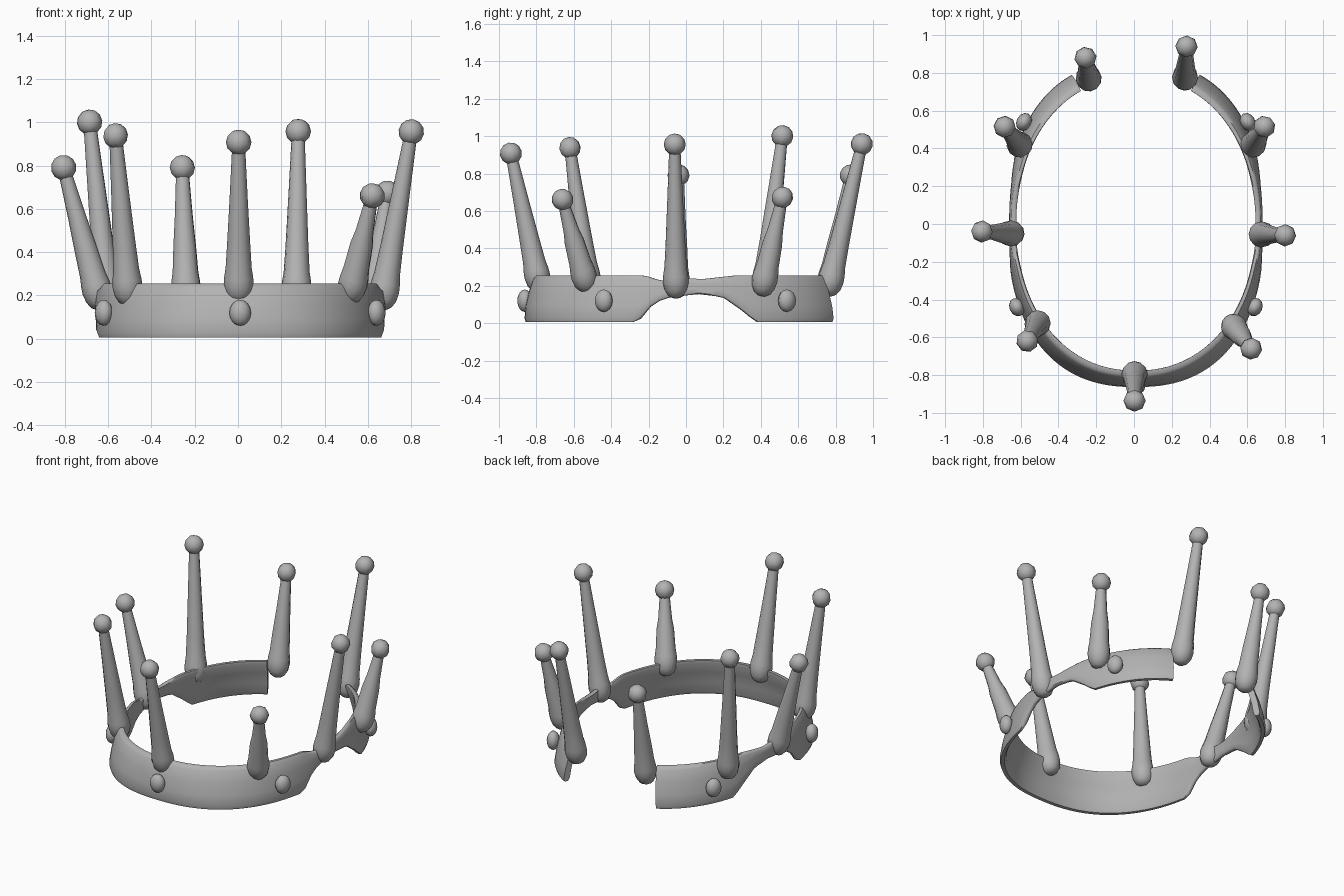
import bpy, bmesh, math
from mathutils import Vector

if "Cube" in bpy.data.objects:
    bpy.data.objects.remove(bpy.data.objects["Cube"])

metal = bpy.data.materials.new("grey_metal")
metal.diffuse_color = (0.45, 0.45, 0.45, 1)
metal.use_nodes = True
metal.node_tree.nodes["Principled BSDF"].inputs["Base Color"].default_value = metal.diffuse_color


def make_object(name, bm, angle=50):
    bmesh.ops.recalc_face_normals(bm, faces=bm.faces[:])
    mesh = bpy.data.meshes.new(name)
    bm.to_mesh(mesh)
    bm.free()
    mesh.materials.append(metal)
    obj = bpy.data.objects.new(name, mesh)
    bpy.context.collection.objects.link(obj)
    bpy.ops.object.select_all(action='DESELECT')
    bpy.context.view_layer.objects.active = obj
    obj.select_set(True)
    bpy.ops.object.shade_smooth_by_angle(angle=math.radians(angle))
    return obj


def interp(table, v):
    """Piecewise linear lookup in (position, value) pairs."""
    if v <= table[0][0]:
        return table[0][1]
    for (a, p), (b, q) in zip(table, table[1:]):
        if v <= b:
            return p + (q - p) * (v - a) / (b - a)
    return table[-1][1]


def power(v, e):
    return math.copysign(abs(v) ** e, v)


# Band: open squarish oval, leaning inward at the top, cut away below at both sides
BOTTOM = [(-.24, .005), (-.17, .11), (-.08, .14), (.07, .155), (.2, .14),
          (.29, .07), (.36, .005)]
TOP = [(-.25, .255), (-.15, .225), (-.05, .245), (.1, .235), (.3, .255)]
CX = 0.01


def band_section(a):
    s, c = math.sin(a), -math.cos(a)
    y0 = 0.845 * power(c, .88)
    lo, hi = interp(BOTTOM, y0), interp(TOP, y0)
    thick = 0.028 + 0.012 * abs(c)

    def point(z, inset):
        t = z / 0.255
        e = 2 / (2.4 - .25 * t)
        rx = 0.68 - 0.022 * t ** 2 - inset
        ry = 0.864 - 0.055 * t ** 2 - inset
        return Vector((CX + rx * power(s, e), ry * power(c, e), z))

    levels = [lo + (hi - lo) * f for f in (0, .08, .35, .65, .93, 1)]
    edge = [.008, 0, 0, 0, 0, .008]
    outer = [point(z, e) for z, e in zip(levels, edge)]
    inner = [point(z, thick - e) for z, e in zip(levels, edge)]
    return outer + inner[::-1]


bm = bmesh.new()
STEPS, END = 112, math.radians(154)
rings = [[bm.verts.new(p) for p in band_section(-END + 2 * END * i / STEPS)]
         for i in range(STEPS + 1)]
for r, q in zip(rings, rings[1:]):
    for j in range(len(r)):
        k = (j + 1) % len(r)
        bm.faces.new((r[j], r[k], q[k], q[j]))
bm.faces.new(rings[0])
bm.faces.new(rings[-1])
make_object("band", bm)


# Spikes: tapered shaft with a flared rounded root
def spike(name, base, tip):
    base, tip = Vector(base), Vector(tip)
    axis = tip - base
    length = axis.length
    turn = axis.to_track_quat('Z', 'Y')
    profile = [(-.085, .022), (-.07, .045), (-.04, .062), (0, .069),
               (.035, .067), (.08, .06), (.2, .053), (length * .6, .042),
               (length - .04, .031)]
    n = 12
    bm = bmesh.new()
    rows = []
    for h, r in profile:
        rows.append([bm.verts.new(base + turn @ Vector((
            r * math.cos(math.tau * i / n), r * math.sin(math.tau * i / n), h)))
            for i in range(n)])
    for r, q in zip(rows, rows[1:]):
        for i in range(n):
            k = (i + 1) % n
            bm.faces.new((r[i], r[k], q[k], q[i]))
    bm.faces.new(rows[0])
    bm.faces.new(rows[-1])
    make_object(name, bm)
    # Ball on the tip
    bm = bmesh.new()
    bmesh.ops.create_uvsphere(bm, u_segments=8, v_segments=6, radius=0.059)
    bmesh.ops.rotate(bm, verts=bm.verts[:], matrix=turn.to_matrix())
    bmesh.ops.translate(bm, verts=bm.verts[:], vec=tip)
    make_object(name + "_ball", bm, 60)


spike("front_spike", (0.003, -.795, .25), (0.003, -.936, .907))
spike("front_left_spike", (-.51, -.525, .24), (-.565, -.62, .937))
spike("front_right_spike", (.53, -.545, .25), (.62, -.66, .66))
spike("left_spike", (-.65, -.05, .22), (-.805, -.04, .79))
spike("right_spike", (.675, -.055, .22), (.80, -.06, .955))
spike("rear_left_spike", (-.605, .42, .23), (-.685, .515, 1.0))
spike("rear_right_spike", (.63, .42, .23), (.69, .515, .672))
spike("back_left_spike", (-.24, .77, .23), (-.257, .88, .79))
spike("back_right_spike", (.27, .775, .23), (.278, .94, .957))


# Oval studs set into the outside of the band
def stud(name, x, y):
    bm = bmesh.new()
    bmesh.ops.create_uvsphere(bm, u_segments=12, v_segments=8, radius=1)
    bmesh.ops.scale(bm, verts=bm.verts[:], vec=(.04, .05, .06))
    heading = math.atan2(y / .75, (x - CX) / .45)
    for v in bm.verts:
        c, s = math.cos(heading), math.sin(heading)
        v.co = (x + v.co.x * c - v.co.y * s, y + v.co.x * s + v.co.y * c,
                .12 + v.co.z)
    make_object(name, bm, 60)


stud("front_stud", .01, -.862)
for side, label in ((-1, "left"), (1, "right")):
    stud(label + "_front_stud", CX + side * .63, -.44)
    stud(label + "_rear_stud", CX + side * .592, .54)
